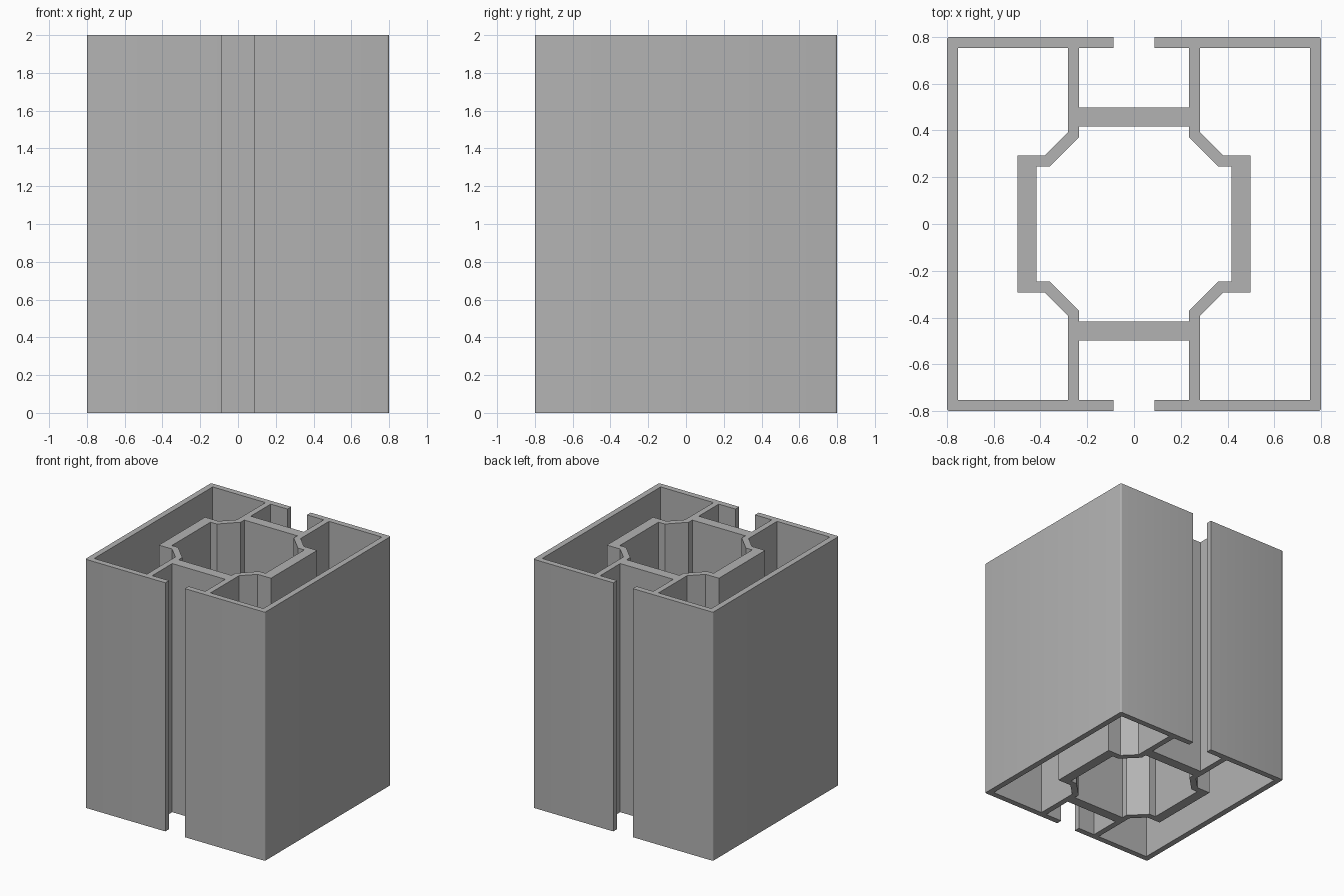
import bpy
import bmesh
import math

HEIGHT = 2.0
OUT = 0.8         # outer half width
WALL = 0.753      # inner side of the outer walls
SLOT = 0.087      # half width of the slot opening
WEB_IN, WEB_OUT = 0.236, 0.283
BAR_IN, BAR_OUT = 0.417, 0.499
FILLET = 0.012

cube = bpy.data.objects.get("Cube")
if cube:
    bpy.data.objects.remove(cube, do_unlink=True)

metal = bpy.data.materials.new("aluminium grey")
metal.use_nodes = True
colour = (0.45, 0.45, 0.45, 1.0)
metal.diffuse_color = colour
metal.node_tree.nodes["Principled BSDF"].inputs["Base Color"].default_value = colour


def mirror(path, axis):
    """Append the reflected path in reverse order."""
    flip = [(-x, y) if axis == "x" else (x, -y) for x, y in reversed(path)]
    return path + flip


# Outer outline of one quarter: rounded corner, lip and slot
steps = 4
centre = OUT - FILLET
corner = [(centre + FILLET * math.cos(a), centre + FILLET * math.sin(a))
          for a in (math.pi / 2 * i / steps for i in range(steps + 1))]
outer = corner + [(SLOT, OUT), (SLOT, WALL), (WEB_IN, WALL), (WEB_IN, BAR_OUT)]

# Side chamber: upper half of the right one
chamber = [(BAR_OUT, 0.294), (0.381, 0.294), (WEB_OUT, 0.392),
           (WEB_OUT, WALL), (WALL, WALL)]

# Central bore of one quarter
bore = [(BAR_IN, 0.246), (0.361, 0.246), (WEB_IN, 0.371), (WEB_IN, BAR_IN)]

right_chamber = mirror(chamber, "y")
loops = [
    mirror(mirror(outer, "x"), "y"),
    mirror(mirror(bore, "x"), "y"),
    right_chamber,
    [(-x, y) for x, y in right_chamber],
]

# Fill the section between the loops and extrude it upward
bm = bmesh.new()
for loop in loops:
    verts = [bm.verts.new((x, y, 0)) for x, y in loop]
    for i, v in enumerate(verts):
        bm.edges.new((verts[i - 1], v))
bmesh.ops.triangle_fill(bm, use_beauty=True, edges=bm.edges[:], normal=(0, 0, 1))
result = bmesh.ops.extrude_face_region(bm, geom=bm.faces[:], use_keep_orig=True)
top = [g for g in result["geom"] if isinstance(g, bmesh.types.BMVert)]
bmesh.ops.translate(bm, verts=top, vec=(0, 0, HEIGHT))
bmesh.ops.recalc_face_normals(bm, faces=bm.faces[:])

mesh = bpy.data.meshes.new("slotted_profile")
bm.to_mesh(mesh)
bm.free()
mesh.materials.append(metal)
profile = bpy.data.objects.new("slotted_profile", mesh)
bpy.context.collection.objects.link(profile)

# Smooth only the rounded corners
bpy.ops.object.select_all(action="DESELECT")
profile.select_set(True)
bpy.context.view_layer.objects.active = profile
bpy.ops.object.shade_smooth_by_angle(angle=math.radians(30))
